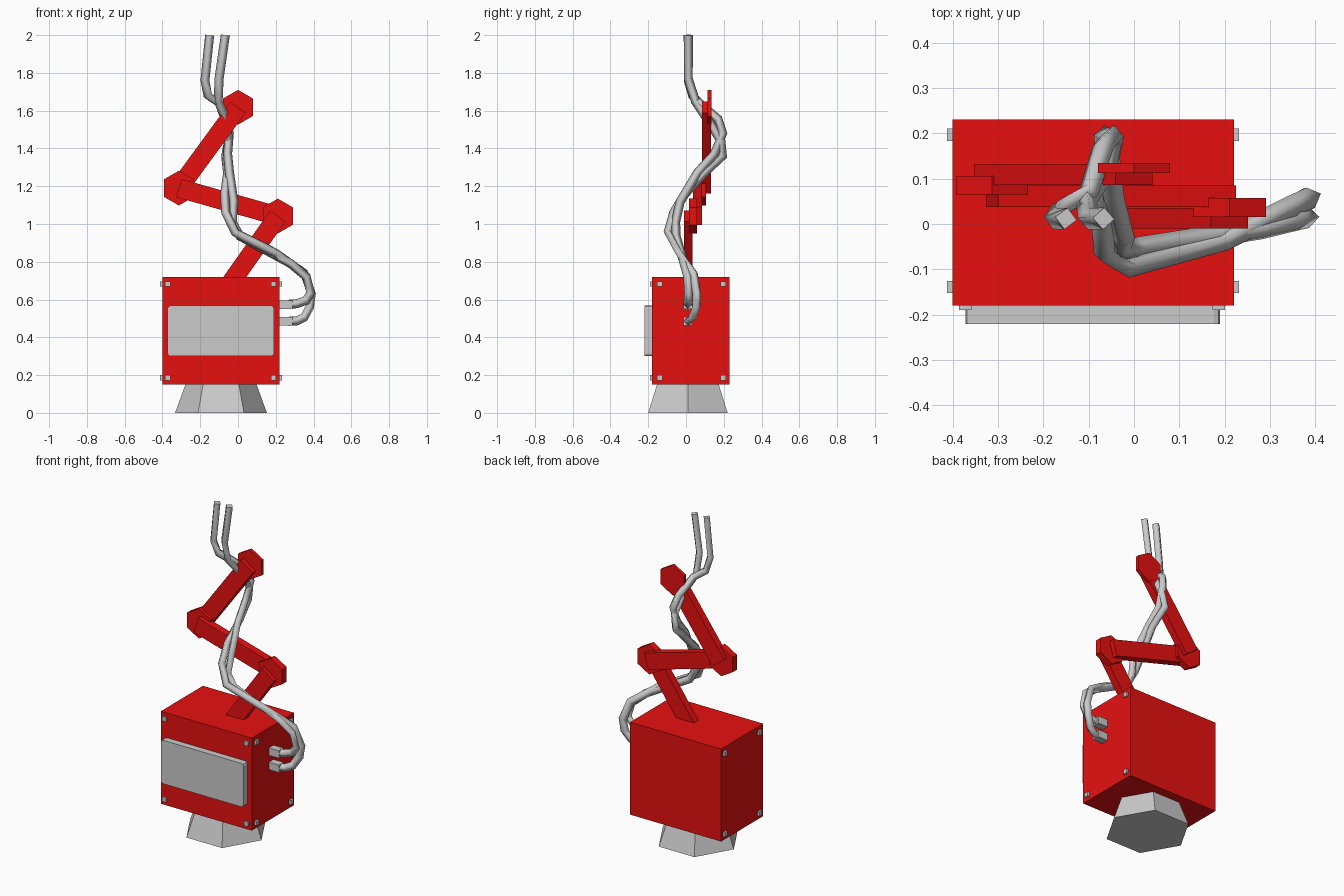
import bpy, math
from mathutils import Vector

if "Cube" in bpy.data.objects:
    bpy.data.objects.remove(bpy.data.objects["Cube"])

red = bpy.data.materials.new("red_paint")
red.diffuse_color = (0.8, 0.005, 0.005, 1)
red.use_nodes = True
red.node_tree.nodes["Principled BSDF"].inputs["Base Color"].default_value = red.diffuse_color


def finish(ob, name, mat=None):
    ob.name = name
    if mat:
        ob.data.materials.append(mat)
    return ob


def box(name, x0, x1, y0, y1, z0, z1, mat=None):
    bpy.ops.mesh.primitive_cube_add(size=1, location=((x0 + x1) / 2, (y0 + y1) / 2, (z0 + z1) / 2))
    ob = bpy.context.object
    ob.scale = (x1 - x0, y1 - y0, z1 - z0)
    bpy.ops.object.transform_apply(location=False, rotation=False)
    return finish(ob, name, mat)


def arm(name, a, b, y0, y1, width=0.1):
    # flat bar between two (x, z) points
    d = Vector(b) - Vector(a)
    ob = box(name, -d.length / 2, d.length / 2, y0, y1, -width / 2, width / 2, red)
    ob.location.x, ob.location.z = (a[0] + b[0]) / 2, (a[1] + b[1]) / 2
    ob.rotation_euler.y = -math.atan2(d.y, d.x)


def joint(name, c, y0, y1):
    # hexagonal disc facing the front, one corner up
    bpy.ops.mesh.primitive_cylinder_add(vertices=6, radius=0.092, depth=y1 - y0,
                                        location=(c[0], (y0 + y1) / 2, c[1]),
                                        rotation=(math.pi / 2, 0, 0))
    finish(bpy.context.object, name, red)


def cable(name, points):
    cu = bpy.data.curves.new(name, 'CURVE')
    cu.dimensions = '3D'
    cu.bevel_depth = 0.024
    cu.bevel_resolution = 0
    cu.use_fill_caps = True
    sp = cu.splines.new('POLY')
    sp.points.add(len(points) - 1)
    for p, co in zip(sp.points, points):
        p.co = (*co, 1)
    sp.use_smooth = True
    bpy.context.collection.objects.link(bpy.data.objects.new(name, cu))


# tapered hexagonal foot, corners along x
bpy.ops.mesh.primitive_cone_add(vertices=6, radius1=0.243, radius2=0.185, depth=0.16,
                                location=(-0.09, 0.01, 0.08), rotation=(0, 0, math.pi / 2))
finish(bpy.context.object, "foot")

# main housing
box("housing", -0.40, 0.22, -0.18, 0.23, 0.15, 0.72, red)

# front panel with rounded corners
panel = box("front_panel", -0.372, 0.19, -0.22, -0.175, 0.30, 0.568)
weights = panel.data.attributes.new("bevel_weight_edge", 'FLOAT', 'EDGE')
for e in panel.data.edges:
    a, b = (panel.data.vertices[i].co for i in e.vertices)
    weights.data[e.index].value = 1.0 if abs(a.y - b.y) > 0.01 else 0.0
bev = panel.modifiers.new("round", 'BEVEL')
bev.limit_method = 'WEIGHT'
bev.width = 0.014
bev.segments = 2

# corner bolts on the front and both sides
s = 0.0135
for z in (0.682, 0.186):
    for x in (-0.372, 0.187):
        box("front_bolt", x - s, x + s, -0.19, -0.17, z - s, z + s)
    for y in (0.197, -0.139):
        box("right_bolt", 0.21, 0.232, y - s, y + s, z - s, z + s)
        box("left_bolt", -0.412, -0.39, y - s, y + s, z - s, z + s)

# cable sockets
for z in (0.573, 0.485):
    box("socket", 0.21, 0.288, -0.013, 0.033, z - 0.023, z + 0.023)

# folded arm
root, elbow_a, elbow_b, tip = (-0.08, 0.63), (0.211, 1.042), (-0.313, 1.19), (0.0, 1.618)
arm("lower_arm", root, elbow_a, -0.01, 0.035)
joint("lower_joint", elbow_a, 0.015, 0.057)
arm("middle_arm", elbow_a, elbow_b, 0.037, 0.085)
joint("middle_joint", elbow_b, 0.065, 0.106)
arm("upper_arm", elbow_b, tip, 0.086, 0.132)
joint("top_joint", tip, 0.113, 0.134)

# two loosely twisted cables
cable("upper_cable", [
    (0.27, 0.01, 0.575), (0.31, 0.01, 0.578), (0.36, 0.012, 0.595), (0.385, 0.015, 0.635),
    (0.362, 0.01, 0.72), (0.28, -0.01, 0.79), (0.01, -0.052, 0.935), (-0.03, -0.055, 1.01),
    (-0.022, -0.03, 1.12), (-0.045, 0.06, 1.27), (-0.055, 0.15, 1.37), (-0.046, 0.195, 1.48),
    (-0.068, 0.17, 1.555), (-0.10, 0.07, 1.64), (-0.16, 0.035, 1.68), (-0.175, 0.012, 1.76),
    (-0.15, 0.012, 2.0)])
cable("lower_cable", [
    (0.27, 0.01, 0.485), (0.31, 0.015, 0.487), (0.35, 0.035, 0.505), (0.38, 0.055, 0.56),
    (0.39, 0.058, 0.63), (0.35, 0.04, 0.74), (0.20, -0.035, 0.845), (-0.015, -0.095, 0.955),
    (-0.065, -0.065, 1.06), (-0.07, -0.005, 1.16), (-0.055, 0.095, 1.27), (-0.065, 0.195, 1.36),
    (-0.05, 0.185, 1.44), (-0.065, 0.11, 1.56), (-0.105, 0.05, 1.65), (-0.10, 0.012, 1.77),
    (-0.067, 0.012, 2.0)])
